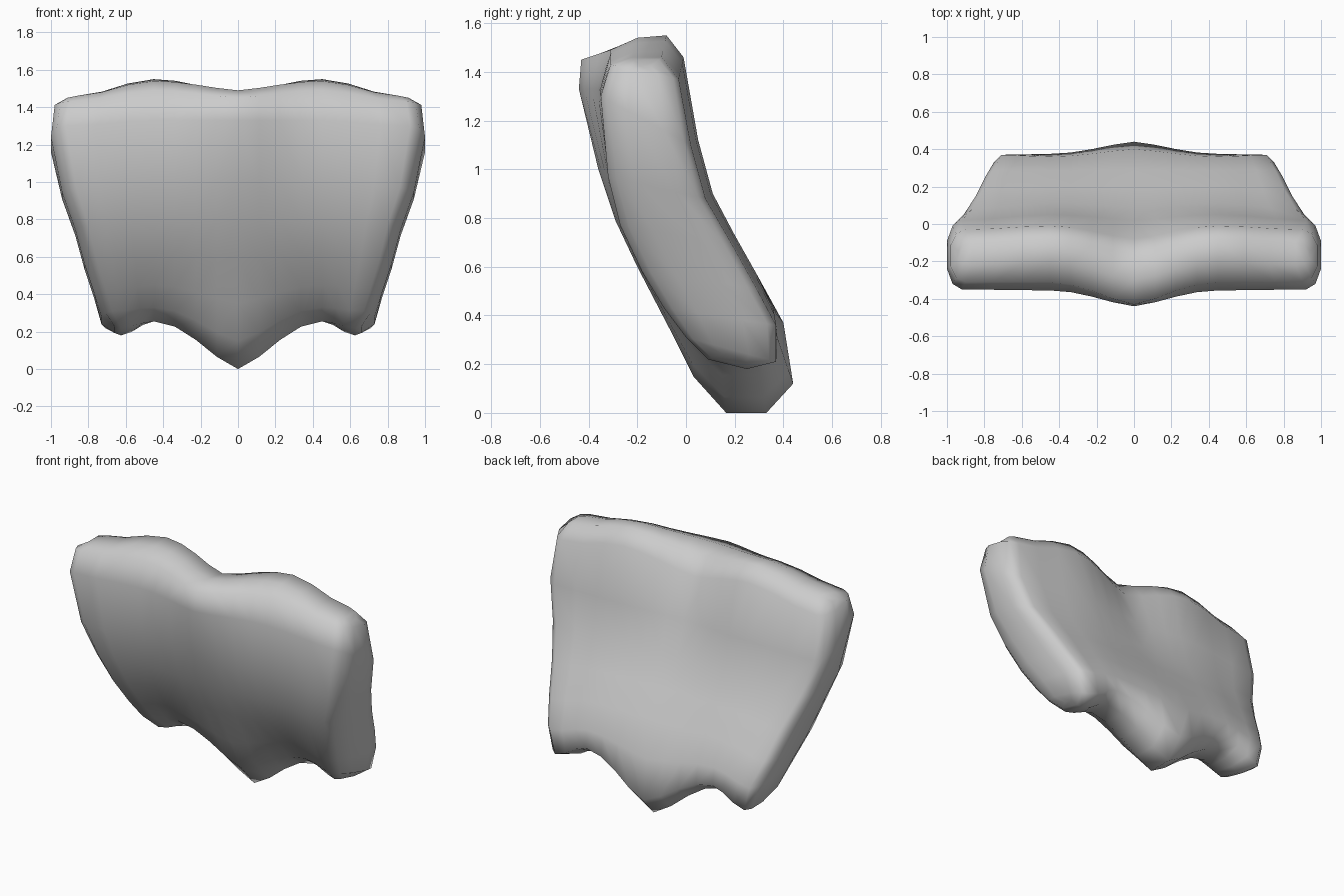
import bpy
import bmesh
from mathutils import Vector

cube = bpy.data.objects.get("Cube")
if cube:
    bpy.data.objects.remove(cube, do_unlink=True)

# Side profiles (y, z): top, down the front, round the bottom, up the back
CENTRE = [(-.3, 1.49), (-.43, 1.45), (-.44, 1.33), (-.36, 1), (-.29, .79), (-.2, .6),
          (-.07, .35), (.03, .15), (.165, 0), (.33, 0), (.44, .12), (.4, .37),
          (.29, .57), (.19, .74), (.09, .91), (.02, 1.12), (-.08, 1.36), (-.16, 1.47)]
LOBE = [(-.2, 1.54), (-.31, 1.49), (-.355, 1.33), (-.32, 1), (-.26, .79), (-.18, .62),
        (-.07, .45), (.03, .33), (.14, .255), (.28, .255), (.375, .31), (.36, .42),
        (.29, .57), (.2, .73), (.11, .9), (.05, 1.12), (-.01, 1.46), (-.08, 1.55)]
END = [(-.22, 1.46), (-.31, 1.43), (-.35, 1.3), (-.32, .97), (-.27, .77), (-.18, .58),
       (-.09, .43), (0, .31), (.09, .22), (.25, .18), (.37, .21), (.37, .36),
       (.29, .51), (.19, .69), (.08, .88), (.02, 1.1), (-.03, 1.37), (-.1, 1.46)]
# Half width of the slab at each level, from top to bottom
WIDTH = [.94, .98, 1, .94, .87, .82, .77, .73, .68]
LOBE_X = .45
COUNT = len(CENTRE)
LAST = COUNT - 1


def level(i):
    return min(i, LAST - i)


def blend(a, b, t):
    s = t * t * (3 - 2 * t)
    return [Vector(p).lerp(Vector(q), s) for p, q in zip(a, b)]


def ring(xs, profile):
    return [bm.verts.new((x, p[0], p[1])) for x, p in zip(xs, profile)]


def shrunk(amount):
    """End profile drawn in towards its own middle line."""
    out = []
    for i, p in enumerate(END):
        k = min(max(level(i), 1), 7)
        middle = (Vector(END[k]) + Vector(END[LAST - k])) / 2
        out.append(Vector(p).lerp(middle, amount))
    return out


bm = bmesh.new()
rings = []

# Centre ridge out to the raised lobe
for k in range(5):
    t = k / 4
    rings.append(ring([LOBE_X * t] * COUNT, blend(CENTRE, LOBE, t ** .8)))

# Lobe out to the side
for k in range(1, 4):
    t = k / 3
    xs = [LOBE_X + (WIDTH[level(i)] * .92 - LOBE_X) * t for i in range(COUNT)]
    rings.append(ring(xs, blend(LOBE, END, t)))

# Rounded side edge
for scale, amount in ((.97, .16), (1, .6)):
    rings.append(ring([WIDTH[level(i)] * scale for i in range(COUNT)], shrunk(amount)))

for a, b in zip(rings, rings[1:]):
    for i in range(COUNT):
        j = (i + 1) % COUNT
        bm.faces.new((a[i], a[j], b[j], b[i]))

# Side cap, front to back
edge = rings[-1]
for i in range(COUNT // 2 - 1):
    bm.faces.new((edge[i], edge[i + 1], edge[LAST - i - 1], edge[LAST - i]))
bmesh.ops.recalc_face_normals(bm, faces=bm.faces)
# The open centre makes the outward side ambiguous, so check the cap
bm.faces.ensure_lookup_table()
if bm.faces[-1].normal.x < 0:
    bmesh.ops.reverse_faces(bm, faces=bm.faces)

mesh = bpy.data.meshes.new("curved_slab")
bm.to_mesh(mesh)
bm.free()
slab = bpy.data.objects.new("curved_slab", mesh)
bpy.context.collection.objects.link(slab)
mirror = slab.modifiers.new("mirror", "MIRROR")
mirror.use_clip = True
for face in mesh.polygons:
    face.use_smooth = True

# Plain grey
grey = bpy.data.materials.new("plain_grey")
grey.use_nodes = True
color = (.6, .6, .6, 1)
grey.diffuse_color = color
grey.node_tree.nodes["Principled BSDF"].inputs["Base Color"].default_value = color
mesh.materials.append(grey)
